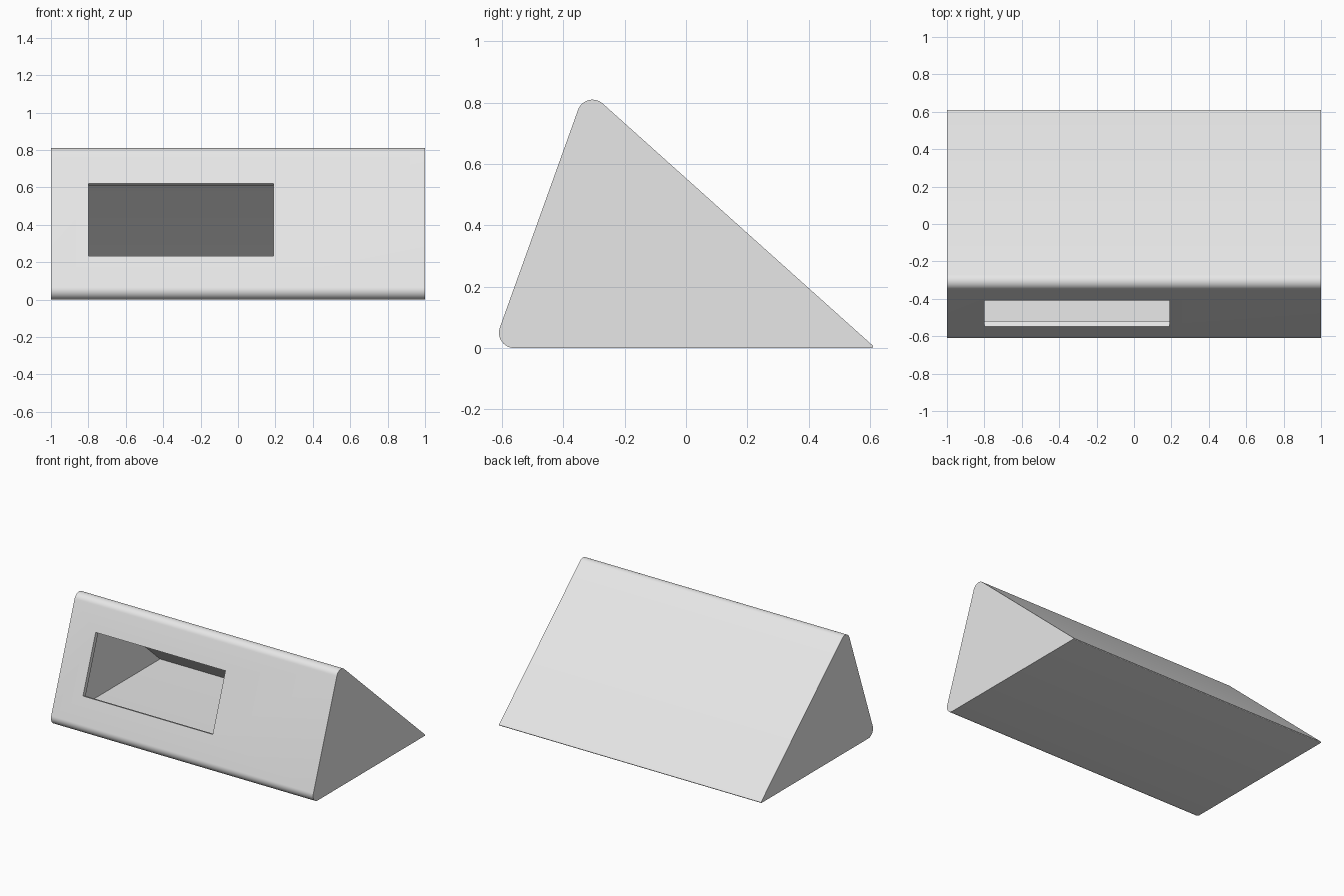
import bpy, bmesh
from math import cos, sin, radians
from mathutils import Matrix, Vector

cube = bpy.data.objects.get("Cube")
if cube:
    bpy.data.objects.remove(cube, do_unlink=True)

FRONT, BACK = 160, 48      # directions of the two sloping face normals, degrees
WALL = 0.03

grey = bpy.data.materials.new("light_grey")
grey.use_nodes = True
grey.diffuse_color = (0.8, 0.8, 0.8, 1)
grey.node_tree.nodes["Principled BSDF"].inputs["Base Color"].default_value = (0.8, 0.8, 0.8, 1)


def finish(name, bm):
    bmesh.ops.recalc_face_normals(bm, faces=bm.faces)
    mesh = bpy.data.meshes.new(name)
    bm.to_mesh(mesh)
    bm.free()
    mesh.materials.append(grey)
    obj = bpy.data.objects.new(name, mesh)
    bpy.context.collection.objects.link(obj)
    return obj


def arc(y, z, radius, start, end, steps):
    """Rounded corner in the side profile; a zero radius gives one sharp point."""
    if radius == 0:
        return [(y, z)]
    angles = [radians(start + (end - start) * i / steps) for i in range(steps + 1)]
    return [(y + radius * cos(a), z + radius * sin(a)) for a in angles]


def wedge(name, half_width, radius, tip):
    """Prism along x with a rounded foot and ridge and a thin rear tip."""
    outline = (arc(-0.56, 0.05, radius, FRONT, 270, 14)
               + arc(*tip, -90, BACK, 8)
               + arc(-0.305, 0.76, radius, BACK, FRONT, 14))
    bm = bmesh.new()
    face = bm.faces.new([bm.verts.new((-half_width, y, z)) for y, z in outline])
    side = bmesh.ops.extrude_face_region(bm, geom=[face])
    moved = [v for v in side["geom"] if isinstance(v, bmesh.types.BMVert)]
    bmesh.ops.translate(bm, verts=moved, vec=(2 * half_width, 0, 0))
    return finish(name, bm)


# Outer shell and the hollow inside it
shell = wedge("wedge_housing", 1.0, 0.05, (0.605, 0.005, 0.005))
hollow = wedge("hollow_cutter", 1.0 - WALL, 0.05 - WALL, (0.536, WALL, 0))

# Rectangular window, cut square to the sloping front
bm = bmesh.new()
place = (Matrix.Translation(Vector((-0.305, -0.478, 0.427)))
         @ Matrix.Rotation(radians(FRONT - 180), 4, "X")
         @ Matrix.Diagonal((0.99, 0.12, 0.41, 1)))
bmesh.ops.create_cube(bm, size=1, matrix=place)
window = finish("window_cutter", bm)

# Cut the hollow and the window, then drop the cutters
bpy.ops.object.select_all(action="DESELECT")
bpy.context.view_layer.objects.active = shell
shell.select_set(True)
for cutter in (hollow, window):
    cutter.hide_render = True
    cut = shell.modifiers.new(cutter.name, "BOOLEAN")
    cut.operation = "DIFFERENCE"
    cut.solver = "EXACT"
    cut.object = cutter
    bpy.ops.object.modifier_apply(modifier=cut.name)
    bpy.data.objects.remove(cutter, do_unlink=True)

bpy.ops.object.shade_smooth_by_angle(angle=radians(30))
